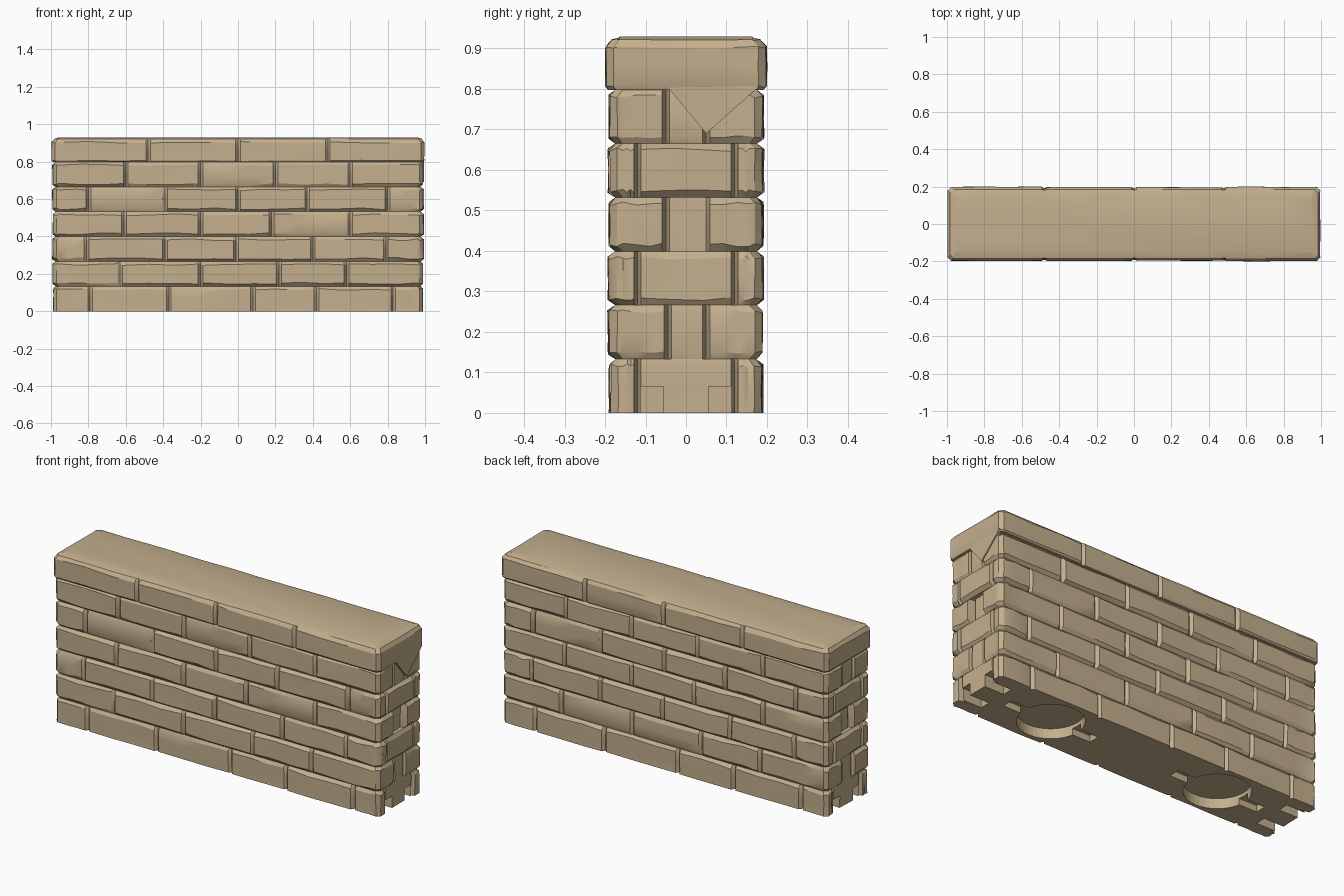
import bpy, bmesh, math, random
from mathutils import Vector

if "Cube" in bpy.data.objects:
    bpy.data.objects.remove(bpy.data.objects["Cube"])

random.seed(7)
stone = bpy.data.materials.new("tan stone")
stone.diffuse_color = (0.55, 0.43, 0.27, 1)
stone.use_nodes = True
stone.node_tree.nodes["Principled BSDF"].inputs["Base Color"].default_value = stone.diffuse_color


def finish(name, bm, smooth=True):
    bmesh.ops.recalc_face_normals(bm, faces=bm.faces[:])
    me = bpy.data.meshes.new(name)
    bm.to_mesh(me)
    bm.free()
    me.materials.append(stone)
    ob = bpy.data.objects.new(name, me)
    bpy.context.collection.objects.link(ob)
    if smooth:
        bpy.ops.object.select_all(action='DESELECT')
        ob.select_set(True)
        bpy.context.view_layer.objects.active = ob
        bpy.ops.object.shade_smooth_by_angle(angle=math.radians(28))
    return ob


def outline(X, Y, long_joints, end_joints, middle, rough):
    """Plan outline of a course: (base point, inward/outward normal, offset)."""
    c = 0.018
    pts = []
    for s in range(4):
        a = -math.pi / 2 + s * math.pi / 2
        n = Vector((round(math.cos(a)), round(math.sin(a))))
        d = Vector((-n.y, n.x))
        is_long = s % 2 == 0
        half, dist = (X, Y) if is_long else (Y, X)
        joints = long_joints if is_long else end_joints
        groove, w = (-0.015, 0.013) if is_long else (-0.035, 0.009)
        stops = [-half] + joints + [half]
        for i, (t0, t1) in enumerate(zip(stops, stops[1:])):
            first, last = i == 0, i == len(stops) - 2
            lift = random.uniform(-rough, rough)
            if not is_long and not first and not last:
                lift += middle
            # rounded corner or groove, then the face of the brick
            if first:
                pts.append((n * dist + d * (t0 + c), n - d, 0))
            else:
                pts.append((n * dist + d * t0, n, groove + min(0, lift)))
            for f in (0, 0.35, 0.7, 1):
                a0 = t0 + (c * 1.8 if first else w)
                a1 = t1 - (c * 1.8 if last else w)
                pts.append((n * dist + d * (a0 + (a1 - a0) * f), n,
                            lift + random.uniform(-rough, rough) * 0.6))
            if last:
                pts.append((n * dist + d * (t1 - c), n + d, 0))
    return pts


def course(name, pts, rings, rough):
    """Loft the plan outline through rings of (height, inset, wobble)."""
    bm = bmesh.new()
    loops = []
    for z, inset, wobble in rings:
        loop = []
        for p, n, off in pts:
            o = off if inset <= 0 else min(off, -inset)
            o += random.uniform(-rough, rough) * 0.35 * wobble
            q = p + n * o
            loop.append(bm.verts.new((q.x, q.y, z + random.uniform(-.005, .005) * wobble)))
        loops.append(loop)
    k = len(pts)
    for lo, hi in zip(loops, loops[1:]):
        for i in range(k):
            j = (i + 1) % k
            bm.faces.new((lo[i], lo[j], hi[j], hi[i]))
    bm.faces.new(loops[0][::-1])
    bm.faces.new(loops[-1])
    return finish(name, bm)


# brick courses: long side joints, end joints, lift of the middle end brick
rows = [
    ([-.79, -.37, .08, .42, .83], [-.12, .12], -.008),
    ([-.63, -.20, .22, .58], [-.045, .05], -.012),
    ([-.81, -.39, -.01, .40, .79], [-.12, .12], 0),
    ([-.61, -.20, .18, .60], [-.05, .05], -.035),
    ([-.80, -.39, 0, .37, .80], [-.12, .12], 0),
    ([-.60, -.20, .20, .60], [-.05, .05], -.012),
]
H = 0.133
courses = []
for r, (lj, ej, mid) in enumerate(rows):
    z0, z1 = r * H, (r + 1) * H
    rings = [(z0, 0 if r == 0 else .013, 0), (z0 + .016, 0, 1), (z0 + H / 2, 0, .8),
             (z1 - .016, 0, 1), (z1, .013, 0)]
    X, Y = (.988, .186) if r == 0 else (.989, .188)
    courses.append(course("brick_course_%d" % (r + 1),
                          outline(X, Y, lj, ej, mid, .004), rings, .004))

# coping stones along the top
course("coping", outline(.996, .197, [-.48, 0, .48], [], 0, .002),
       [(.797, .006, 0), (.806, 0, .5), (.86, 0, 1), (.903, 0, 1),
        (.921, .013, .3), (.93, .045, 0)], .003)


def prism(name, outline_pts, vec):
    bm = bmesh.new()
    f = bm.faces.new([bm.verts.new(p) for p in outline_pts])
    ext = bmesh.ops.extrude_face_region(bm, geom=[f])
    bmesh.ops.translate(bm, vec=vec,
                        verts=[v for v in ext["geom"] if isinstance(v, bmesh.types.BMVert)])
    return finish(name, bm, False)


# wedge shaped chip below the coping on the right end
prism("end_chip", [(.93, -.05, .81), (.93, .05, .69), (.93, .185, .81)], (.064, 0, 0))


# hollows under the wall: two round pockets with slots, and clip slots at the ends
def cutter(ob):
    ob.hide_render = True
    ob.display_type = 'WIRE'
    mod = courses[0].modifiers.new(ob.name, 'BOOLEAN')
    mod.operation = 'DIFFERENCE'
    mod.solver = 'EXACT'
    mod.object = ob


def box_cutter(name, x0, x1, y0, y1, top):
    cutter(prism(name, [(x0, y0, -.05), (x1, y0, -.05), (x1, y1, -.05), (x0, y1, -.05)],
                 (0, 0, top + .05)))


for s, side in ((-1, "left"), (1, "right")):
    ring = [(s * .52 + .165 * math.cos(a), .165 * math.sin(a), -.05)
            for a in [i * math.tau / 40 for i in range(40)]]
    cutter(prism("pocket_cutter_" + side, ring, (0, 0, .105)))
    box_cutter("slot_cutter_" + side, *sorted((s * .25, s * .79)), -.03, .03, .035)
    for t, part in ((-1, "front"), (1, "back")):
        box_cutter("clip_cutter_%s_%s" % (side, part), *sorted((s * .86, s * 1.1)),
                   *sorted((t * .055, t * .112)), .065)
